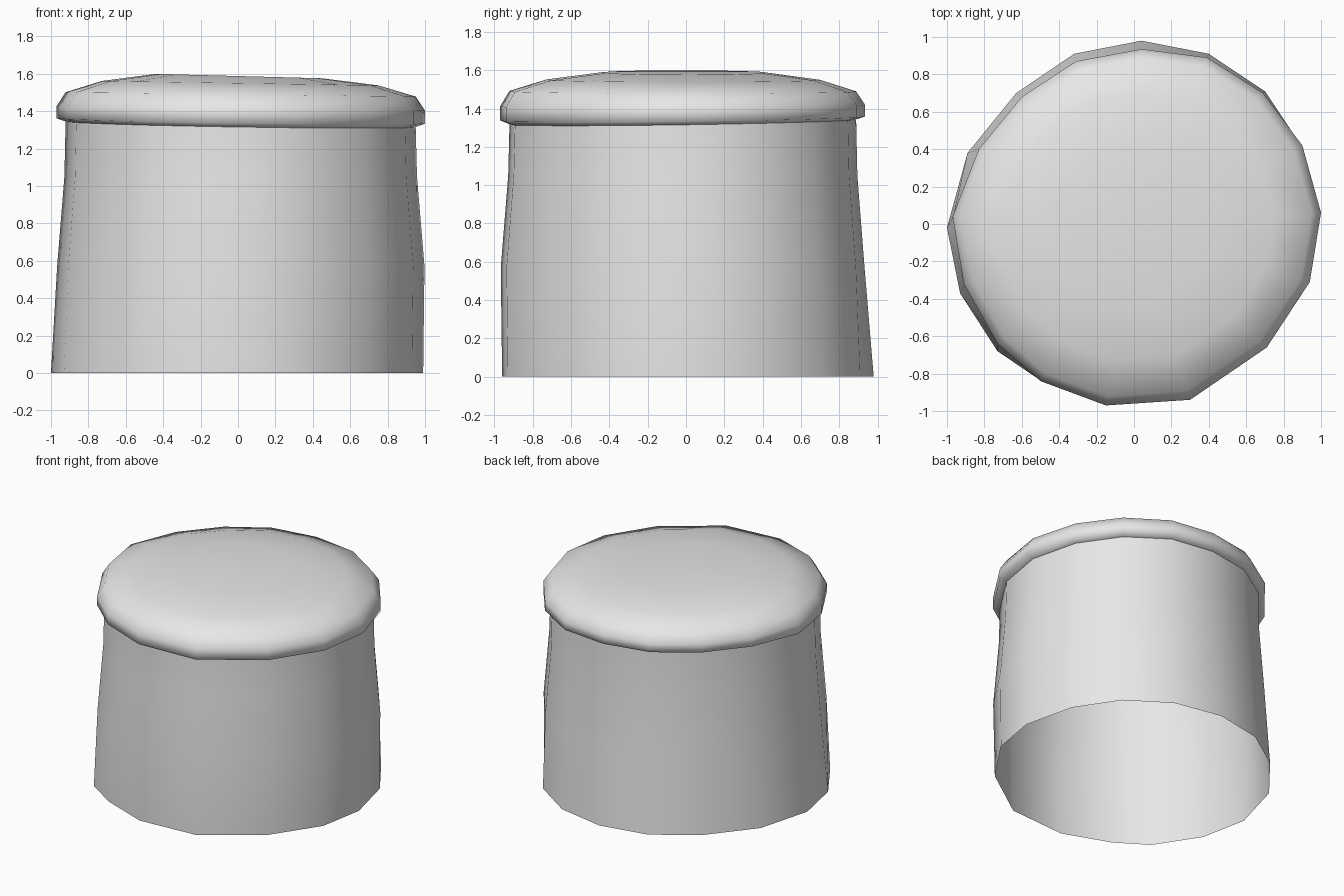
import bpy
import bmesh
from mathutils import Vector

default_cube = bpy.data.objects.get("Cube")
if default_cube:
    bpy.data.objects.remove(default_cube, do_unlink=True)

# Uneven sixteen-sided outlines, counter-clockwise from the left side
BASE_OUTLINE = [(.99, .03), (.9, .41), (.7, .71), (.4, .91),
                (.04, .98), (-.32, .91), (-.63, .7), (-.89, .38),
                (-1, -.02), (-.93, -.37), (-.73, -.68), (-.5, -.83),
                (-.15, -.96), (.3, -.93), (.7, -.65), (.93, -.31)]
LID_OUTLINE = [(1, .06), (.9, .42), (.69, .7), (.39, .89),
               (.04, .935), (-.31, .87), (-.6, .68), (-.83, .4),
               (-.97, .04), (-.91, -.32), (-.73, -.64), (-.5, -.84),
               (-.15, -.97), (.3, -.94), (.71, -.66), (.94, -.31)]


def make_material(name, colour):
    material = bpy.data.materials.new(name)
    material.use_nodes = True
    material.diffuse_color = colour
    shader = material.node_tree.nodes["Principled BSDF"]
    shader.inputs["Base Color"].default_value = colour
    return material


def make_ring(outline, scale, height, tilt_x=0, tilt_y=0):
    """Return one scaled outline at a height, leaning by the two tilts."""
    return [Vector((x * scale, y * scale, height + tilt_x * x + tilt_y * y))
            for x, y in outline]


def build_shell(name, rings, material, close_top=False):
    """Bridge a stack of rings into one smooth shell."""
    bm = bmesh.new()
    loops = [[bm.verts.new(point) for point in ring] for ring in rings]
    for lower, upper in zip(loops, loops[1:]):
        count = len(lower)
        for i in range(count):
            following = (i + 1) % count
            bm.faces.new((lower[i], lower[following],
                          upper[following], upper[i]))
    if close_top:
        # A fan to the middle closes the shell
        top = loops[-1]
        middle = sum((v.co for v in top), Vector()) / len(top)
        centre = bm.verts.new(middle)
        for start, end in zip(top, top[1:] + top[:1]):
            bm.faces.new((start, end, centre))
    for face in bm.faces:
        face.smooth = True
    mesh = bpy.data.meshes.new(name)
    bm.to_mesh(mesh)
    bm.free()
    mesh.materials.append(material)
    shell = bpy.data.objects.new(name, mesh)
    bpy.context.collection.objects.link(shell)
    return shell


grey = make_material("plain grey", (.8, .8, .8, 1))

# Open-bottomed body, drawn in towards the lid
build_shell("body", [
    make_ring(BASE_OUTLINE, 1, 0),
    make_ring(LID_OUTLINE, .997, .57),
    make_ring(LID_OUTLINE, .957, 1.05),
    make_ring(LID_OUTLINE, .95, 1.335, -.015, .015),
], grey)

# Rounded overhanging lid: underside, rim, shoulder and shallow crown
build_shell("lid", [
    make_ring(LID_OUTLINE, .945, 1.328, -.015, .015),
    make_ring(LID_OUTLINE, 1, 1.347, -.015, .012),
    make_ring(LID_OUTLINE, 1, 1.415, -.012, .005),
    make_ring(LID_OUTLINE, .95, 1.49, -.012),
    make_ring(LID_OUTLINE, .75, 1.55, -.012),
    make_ring(LID_OUTLINE, .45, 1.588, -.012),
], grey, close_top=True)
